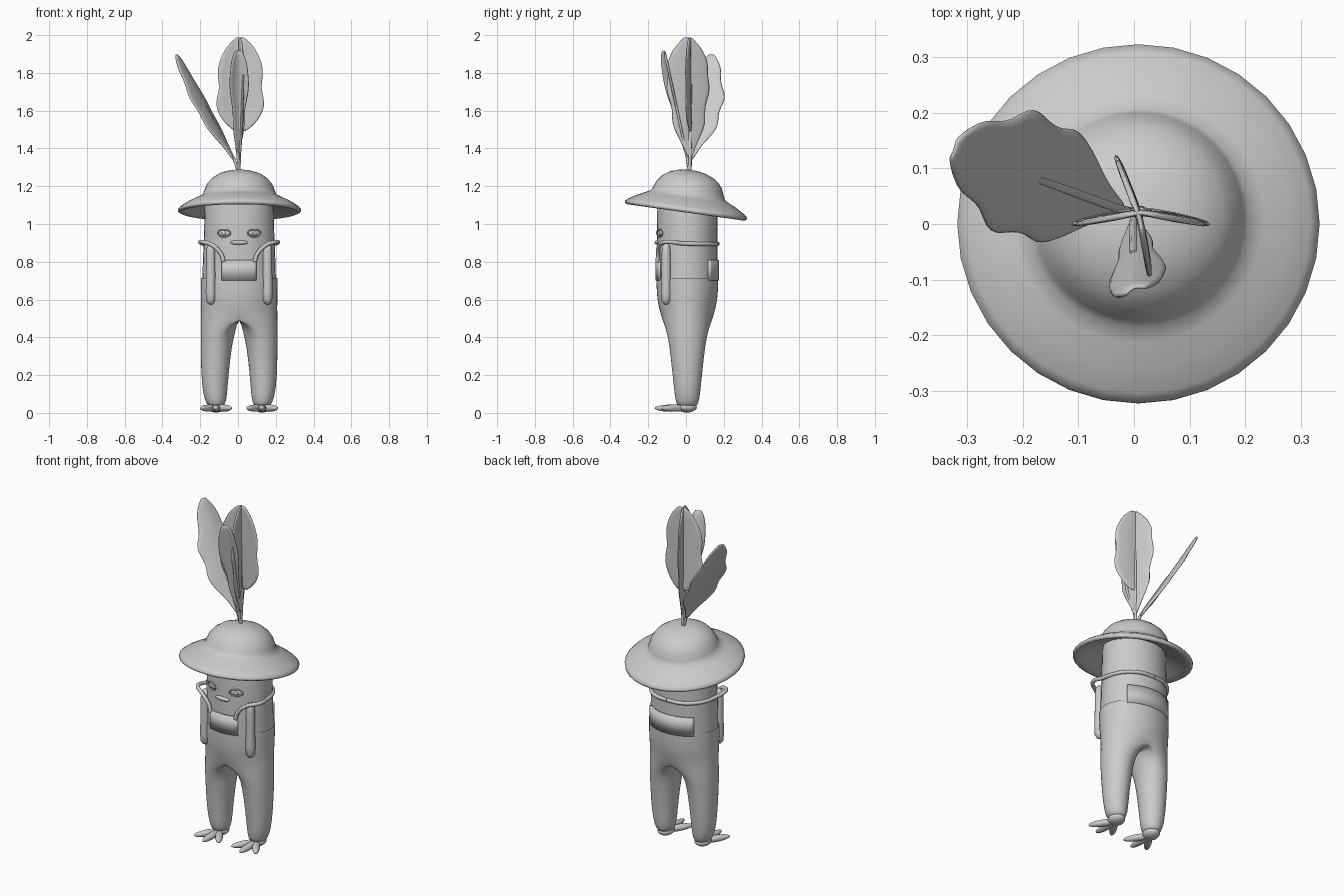
import bpy, bmesh, math
from math import sin, cos, pi, radians
from mathutils import Vector

if "Cube" in bpy.data.objects:
    bpy.data.objects.remove(bpy.data.objects["Cube"], do_unlink=True)

CX, CY = 0.006, 0.007      # body axis

grey = bpy.data.materials.new("plain_grey")
grey.use_nodes = True
grey.diffuse_color = (0.6, 0.6, 0.6, 1)
grey.node_tree.nodes["Principled BSDF"].inputs["Base Color"].default_value = (0.6, 0.6, 0.6, 1)


def add_object(name, bm, loc=(0, 0, 0), rot=(0, 0, 0), scale=(1, 1, 1)):
    bmesh.ops.recalc_face_normals(bm, faces=bm.faces)
    me = bpy.data.meshes.new(name)
    bm.to_mesh(me)
    bm.free()
    me.materials.append(grey)
    me.shade_smooth()
    ob = bpy.data.objects.new(name, me)
    ob.location, ob.rotation_euler, ob.scale = loc, rot, scale
    bpy.context.collection.objects.link(ob)
    return ob


def subdivide(ob, levels=1):
    mod = ob.modifiers.new("smooth", "SUBSURF")
    mod.levels = mod.render_levels = levels


def bridge(bm, a, b, closed):
    for i in range(len(a) if closed else len(a) - 1):
        j = (i + 1) % len(a)
        bm.faces.new((a[i], a[j], b[j], b[i]))


def loft(name, rings, n=32, cap=True, **place):
    """Stack of ellipses given as (z, rx, ry)."""
    bm = bmesh.new()
    rows = [[bm.verts.new((rx * cos(2 * pi * i / n), ry * sin(2 * pi * i / n), z))
             for i in range(n)] for z, rx, ry in rings]
    for a, b in zip(rows, rows[1:]):
        bridge(bm, a, b, True)
    if cap:
        bm.faces.new(rows[-1])
    return add_object(name, bm, **place)


def ball(name, loc, scale, rot=(0, 0, 0)):
    bm = bmesh.new()
    bmesh.ops.create_uvsphere(bm, u_segments=20, v_segments=12, radius=1)
    return add_object(name, bm, loc, rot, scale)


def tube(name, points, radius, closed=False):
    cu = bpy.data.curves.new(name, "CURVE")
    cu.dimensions = "3D"
    cu.bevel_depth, cu.bevel_resolution, cu.use_fill_caps = radius, 3, True
    cu.resolution_u = 6
    sp = cu.splines.new("BEZIER")
    sp.bezier_points.add(len(points) - 1)
    for bp, p in zip(sp.bezier_points, points):
        bp.co = p
        bp.handle_left_type = bp.handle_right_type = "AUTO"
    sp.use_cyclic_u = closed
    cu.materials.append(grey)
    ob = bpy.data.objects.new(name, cu)
    bpy.context.collection.objects.link(ob)
    return ob


# Head and upper body
loft("head_and_torso", [(0.66, .196, .158), (0.8, .192, .16), (0.95, .186, .16),
                        (1.1, .182, .159), (1.2, .165, .145)], loc=(CX, CY, 0))

# Trousers: half torso rings that close into one leg, then mirrored
bm = bmesh.new()
H = 12
half = [-pi / 2 + pi * i / H for i in range(H + 1)]
rows = []
for z, rx, ry in [(.715, .205, .165), (.705, .205, .165), (.64, .205, .164), (.58, .204, .157), (.53, .204, .145)]:
    rows.append([bm.verts.new((max(0, rx * cos(a)), ry * sin(a), z)) for a in half])
for a, b in zip(rows, rows[1:]):
    bridge(bm, a, b, False)
inner = [pi / 2 + pi * i / H for i in range(1, H)]
ring = rows[-1] + [bm.verts.new((0, .145 * sin(a), .515)) for a in inner]
for z, cx, rx, ry in [(.43, .112, .092, .109), (.36, .121, .083, .096), (.2, .129, .073, .078),
                      (.1, .127, .064, .068), (.05, .123, .052, .06), (.03, .122, .035, .045)]:
    new = [bm.verts.new((cx + rx * cos(a), ry * sin(a), z)) for a in half + inner]
    bridge(bm, ring, new, True)
    ring = new
bm.faces.new(ring)
trousers = add_object("trousers", bm, (CX, CY, 0))
mirror = trousers.modifiers.new("mirror", "MIRROR")
mirror.use_clip = True
subdivide(trousers)


# Bib panels wrapped on the torso
def panel(name, centre, spread, top):
    bm = bmesh.new()
    angles = [centre - spread + 2 * spread * i / 16 for i in range(17)]
    low, high = [[bm.verts.new((.199 * cos(a), .163 * sin(a), z)) for a in angles]
                 for z in (.70, top)]
    bridge(bm, low, high, False)
    ob = add_object(name, bm, (CX, CY, 0))
    mod = ob.modifiers.new("thickness", "SOLIDIFY")
    mod.thickness, mod.offset = .01, 0


panel("front_bib", -pi / 2, radians(27), .81)
panel("back_bib", pi / 2, radians(46), .81)

# Hat: brim underside, rolled rim, upper brim and crown, tipped backward
loft("hat", [(.05, .165, .165), (.03, .21, .21), (.0, .28, .28), (-.014, .312, .312),
             (-.008, .325, .325), (.004, .326, .326), (.018, .31, .31), (.045, .265, .265),
             (.064, .225, .225), (.078, .198, .198), (.1, .188, .188), (.135, .174, .174),
             (.165, .15, .15), (.19, .113, .113), (.205, .07, .07), (.212, .025, .025)],
     loc=(.008, 0, 1.075), rot=(radians(-8), 0, 0))

# Mouth
ball("mouth", (CX, CY - .16, .902), (.046, .014, .012))

# Parts found on both sides
for s, side in ((1, "left"), (-1, "right")):
    def at(x, y, z):
        return (CX + s * x, y, z)

    turn = s * radians(23)
    ball(side + "_eye", at(.08, -.137, .952), (.032, .008, .015), (0, 0, turn))
    ball(side + "_pupil", at(.082, -.145, .952), (.011, .006, .012), (0, 0, turn))
    lid = [at(.08 + .037 * cos(k * pi / 4) * cos(abs(turn)),
              -.14 + .037 * cos(k * pi / 4) * sin(abs(turn)),
              .952 + .019 * sin(k * pi / 4)) for k in range(8)]
    tube(side + "_eyelids", lid, .004, True)

    # Arm with rounded ends
    loft(side + "_arm", [(.573, .004, .004), (.579, .015, .015), (.596, .025, .025),
                         (.64, .027, .027), (.75, .025, .025), (.85, .024, .024),
                         (.885, .02, .02), (.9, .008, .008)],
         n=16, loc=at(.15, -.105, 0))

    # Strap over the shoulder and around the back
    tube(side + "_strap", [at(.082, -.15, .80), at(.095, -.148, .84), at(.145, -.14, .89),
                           at(.2, -.1, .905), at(.196, -.02, .897), at(.165, .085, .895),
                           at(.09, .153, .895), at(0, .168, .895)], .011)

    # Foot with three toes
    ball(side + "_heel", at(.122, .005, .03), (.045, .052, .028))
    for k, toe in ((-1, "inner"), (0, "middle"), (1, "outer")):
        a = radians(33) * k
        reach = .085 if k else .09
        ball(f"{side}_{toe}_toe", at(.122 + reach * .75 * sin(a), -.004 - reach * .8 * cos(a), .025),
             (.021, reach, .019), (0, 0, s * a))


# Lobed leaves with a raised fold, each on a stalk
def leaf(name, base, tip, across, widths, fold=.2, bend=0.0):
    base, tip, across = Vector(base), Vector(tip), Vector(across).normalized()
    out = across.cross(tip - base).normalized()
    bm = bmesh.new()
    rows, n = [], len(widths) - 1
    for i, w in enumerate(widths):
        t = i / n
        mid = base.lerp(tip, t) + out * bend * sin(pi * t)
        rows.append([bm.verts.new(mid + across * w * k / 3 + out * fold * w * (abs(k) / 3) ** 1.5)
                     for k in range(-3, 4)])
    for a, b in zip(rows, rows[1:]):
        bridge(bm, a, b, False)
    ob = add_object(name, bm)
    mod = ob.modifiers.new("thickness", "SOLIDIFY")
    mod.thickness, mod.offset = .012, 0
    subdivide(ob)
    root = Vector((.005, .02, 1.27))
    tube(name + "_stalk", [root, root.lerp(base, .6), base, base.lerp(tip, .5) + out * bend], .008)


leaf("back_leaf", (.012, .025, 1.49), (.012, .02, 1.99), (1, 0, 0),
     [.03, .085, .115, .13, .125, .112, .118, .122, .115, .095, .07, .02], fold=.2)
leaf("cross_leaf", (.008, .02, 1.35), (.01, .01, 1.99), (.28, -1, 0),
     [.01, .03, .055, .08, .095, .09, .1, .12, .12, .108, .115, .1, .07, .02], fold=.1)
leaf("front_leaf", (.0, .005, 1.36), (0, -.115, 1.92), (1, .35, 0),
     [.008, .014, .026, .034, .03, .04, .052, .056, .05, .045, .02], fold=.4)
leaf("side_leaf", (-.02, .025, 1.34), (-.325, .135, 1.9), (.33, .94, 0),
     [.01, .025, .045, .075, .1, .112, .1, .105, .12, .115, .085, .075, .07, .05, .015], fold=-.15)
